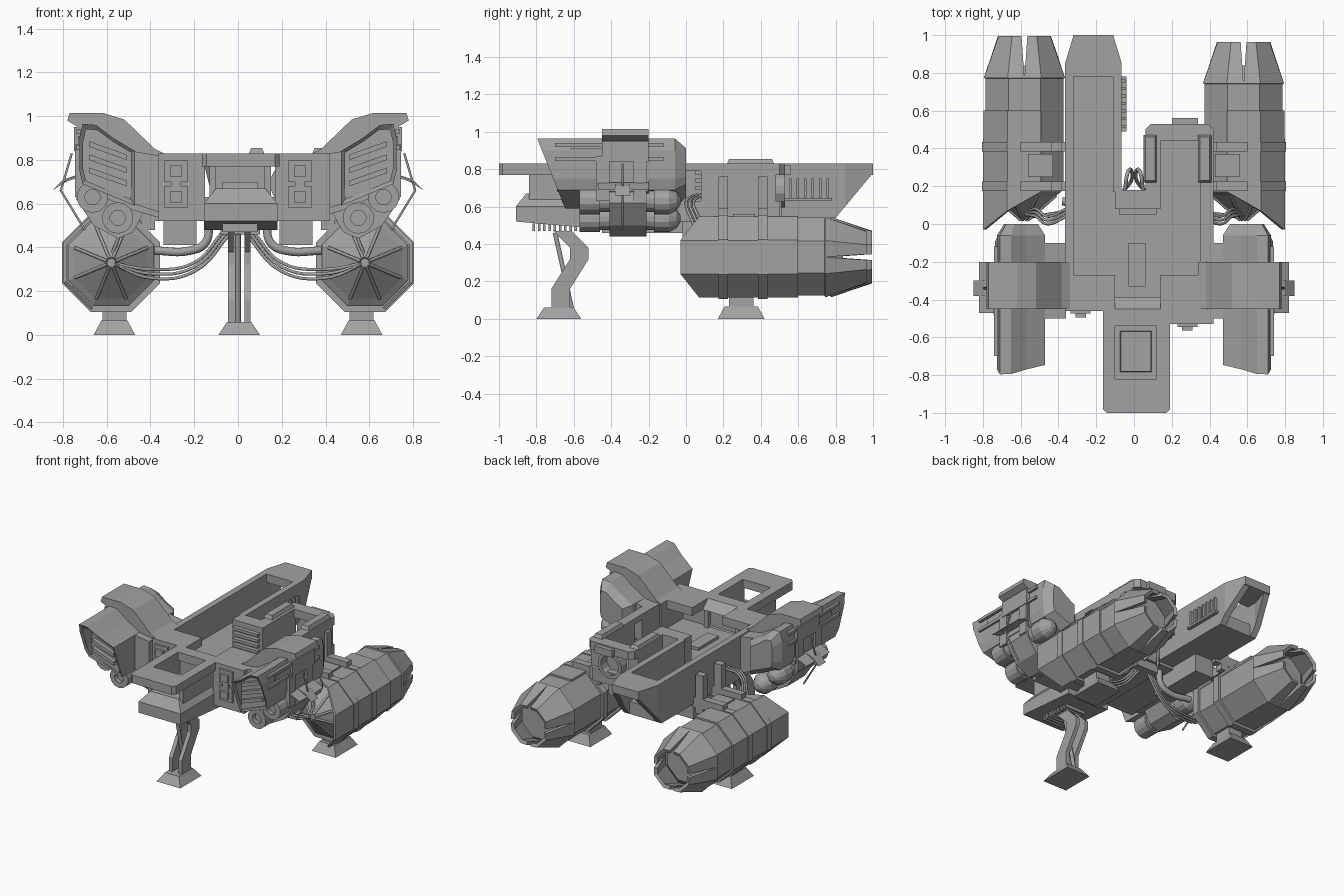
import bpy, bmesh
from math import sin, cos, radians

cube = bpy.data.objects.get("Cube")
if cube:
    bpy.data.objects.remove(cube, do_unlink=True)

shade = (.36, .36, .36, 1)
grey = bpy.data.materials.new("hull_grey")
grey.use_nodes = True
grey.diffuse_color = shade
grey.node_tree.nodes["Principled BSDF"].inputs["Base Color"].default_value = shade

# Shared levels and edges of the hull
TOP, PLATE, FLOOR, LOW = .83, .77, .63, .54
LEFT, RIGHT, WALL = -.365, .42, .045
BOOM_IN, BOOM_END = -.065, .85


def add(name, verts, faces, side=1, thick=0):
    """Mesh object; side=-1 mirrors it across x."""
    mesh = bpy.data.meshes.new(name)
    mesh.from_pydata([(x * side, y, z) for x, y, z in verts], [], faces)
    bm = bmesh.new()
    bm.from_mesh(mesh)
    bmesh.ops.recalc_face_normals(bm, faces=bm.faces)
    bm.to_mesh(mesh)
    bm.free()
    mesh.materials.append(grey)
    ob = bpy.data.objects.new(name, mesh)
    bpy.context.collection.objects.link(ob)
    if thick:
        solid = ob.modifiers.new("thickness", 'SOLIDIFY')
        solid.thickness = thick
        solid.offset = 0


def loft(name, rings, side=1):
    """Join equal rings of points into a capped solid."""
    n = len(rings[0])
    last = n * (len(rings) - 1)
    faces = [list(range(n)), list(range(last, last + n))]
    for start in range(0, last, n):
        for k in range(n):
            a, b = start + k, start + (k + 1) % n
            faces.append((a, b, b + n, a + n))
    add(name, [p for ring in rings for p in ring], faces, side)


def prism(name, axis, outline, a, b, side=1, warp=lambda x, y, z: (x, y, z)):
    """Extrude a flat outline along an axis from a to b."""
    put = {'x': lambda t, u, v: (t, u, v), 'y': lambda t, u, v: (u, t, v), 'z': lambda t, u, v: (u, v, t)}[axis]
    loft(name, [[warp(*put(t, u, v)) for u, v in outline] for t in (a, b)], side)


def box(name, x0, x1, y0, y1, z0, z1, side=1, inset=0):
    loft(name, [[(x0 + i, y0 + i, z), (x1 - i, y0 + i, z), (x1 - i, y1 - i, z), (x0 + i, y1 - i, z)]
                for z, i in ((z0, 0), (z1, inset))], side)


def lathe(name, profile, cx, cz, count, side=1):
    """Revolve (y, radius) pairs about a lengthwise axis, flat sides squared up."""
    angles = [radians(360 * (k + .5) / count) for k in range(count)]
    loft(name, [[(cx + r * cos(t), y, cz + r * sin(t)) for t in angles] for y, r in profile], side)


def tube(name, points, radius, side=1, handle='AUTO'):
    curve = bpy.data.curves.new(name, 'CURVE')
    curve.dimensions = '3D'
    curve.bevel_depth = radius
    curve.bevel_resolution = 1
    curve.resolution_u = 6
    curve.use_fill_caps = True
    spline = curve.splines.new('BEZIER')
    spline.bezier_points.add(len(points) - 1)
    for knot, (x, y, z) in zip(spline.bezier_points, points):
        knot.co = (x * side, y, z)
        knot.handle_left_type = knot.handle_right_type = handle
    curve.materials.append(grey)
    bpy.context.collection.objects.link(bpy.data.objects.new(name, curve))


# Hull floor and walls around the open deck
box("deck_floor", LEFT, RIGHT, -.45, .17, .52, FLOOR)
box("boom_floor", LEFT, BOOM_IN, .17, .8, LOW, FLOOR)
box("right_bay_floor", .07, RIGHT, .17, .5, LOW, FLOOR)
box("left_front_wall", LEFT, -.15, -.46, -.4, .52, TOP)
box("left_front_cover", LEFT, -.1, -.45, -.27, PLATE, TOP)
box("right_front_wall", .17, RIGHT, -.53, -.45, .52, TOP)
box("right_front_cover", .14, RIGHT, -.46, -.27, PLATE, TOP)
for y0, y1, z0, z1 in ((-.46, 0, LOW, TOP), (.08, .48, LOW, TOP), (0, .08, LOW, FLOOR), (0, .08, .79, TOP)):
    box("right_wall", RIGHT - .07, RIGHT, y0, y1, z0, z1)
box("bay_inner_wall", .06, .14, .17, .46, LOW, TOP)
box("bay_rear_wall", .09, .39, .45, .51, LOW, FLOOR)
prism("bay_rear_frame", 'z', [(.06, .44), (.06, .5), (.09, .53), (.39, .53), (RIGHT, .5), (RIGHT, .44)], PLATE, TOP)
box("bay_rear_step", .2, .34, .52, .56, PLATE, .82)
lathe("bay_hatch_ring", [(.46, .07), (.5, .07), (.53, .07), (.53, .095), (.46, .095)], .24, .69, 14)
for x in (.05, .34):
    box("bay_rail", x, x + .07, .22, .47, TOP, TOP + .025, inset=.01)

# Rear boom with slanted open end
for x, taper in ((LEFT, .3), (BOOM_IN - WALL, -.3)):
    box("boom_wall", x, x + WALL, -.45 if taper > 0 else .17, .8, LOW, TOP)
    prism("boom_wall_middle", 'x', [(.8, LOW), (BOOM_END, .6), (BOOM_END, TOP), (.8, TOP)], x, x + WALL)
    prism("boom_wall_end", 'x', [(BOOM_END, .6), (1, .78), (1, TOP), (BOOM_END, TOP)], x, x + WALL,
          warp=lambda x, y, z: (x + taper * (y - BOOM_END), y, z))
prism("boom_end_plate", 'z', [(LEFT, .78), (LEFT, BOOM_END), (LEFT + WALL, 1), (BOOM_IN - WALL, 1),
                              (BOOM_IN, BOOM_END), (BOOM_IN, .78)], PLATE, TOP)
for i in range(7):
    y = .51 + i * .04
    box("boom_vent", BOOM_IN, BOOM_IN + .02, y, y + .015, .65, .75)
box("boom_vent_sill", BOOM_IN, BOOM_IN + .025, .49, .78, FLOOR, FLOOR + .015)

# Nose frame, cabin sides and chin
NOSE_L, NOSE_R = -.165, .19
prism("nose_plate_rear", 'x', [(-.54, PLATE), (-.54, TOP), (-.45, TOP), (-.39, PLATE)], NOSE_L, NOSE_R)
for x0, x1 in ((NOSE_L, -.1), (.12, NOSE_R)):
    box("nose_plate_side", x0, x1, -.82, -.54, PLATE, TOP)
prism("nose_plate_front", 'z', [(NOSE_L, -.82), (NOSE_L, -.98), (NOSE_L + .02, -1), (NOSE_R - .02, -1),
                                (NOSE_R, -.98), (NOSE_R, -.82)], PLATE, TOP)
for x in (-.13, .12):
    box("cabin_side", x, x + .03, -.84, -.42, .6, PLATE)
box("cabin_back", -.12, .14, -.52, -.45, .52, PLATE)
box("cabin_console", -.08, .1, -.79, -.56, .6, .7, inset=.01)
prism("nose_chin_lower", 'x', [(-.91, .52), (-.91, .6), (-.45, .6), (-.45, .48)], -.155, .18)
box("nose_chin_upper", -.155, .18, -.91, -.42, .6, .67, inset=.055)
for i in range(9):
    y = -.82 + i * .028
    box("chin_rib", -.07, .09, y, y + .014, .47, .51)

# Deck equipment
box("equipment_tower", -.1, .14, .08, .18, .6, TOP)
for i in range(4):
    z = .65 + i * .04
    box("tower_rib", -.08, .12, .05, .09, z, z + .02)
box("deck_hatch", -.03, .06, -.33, -.1, FLOOR, FLOOR + .02)
box("belly_spine", -.08, .1, -.45, .15, .46, .53)

# Front leg: a bent strip of constant depth, doubled
box("front_foot", -.09, .1, -.8, -.56, 0, .06, inset=.04)
bend = [(-.67, .06), (-.67, .16), (-.57, .32), (-.57, .38), (-.66, .47)]
outline = [(y - .05, z) for y, z in bend] + [(y + .05, z) for y, z in reversed(bend)]
for x in (-.045, .03):
    prism("front_leg", 'x', outline, x, x + .028)
tube("leg_piston", [(0, -.7, .46), (0, -.66, .28), (0, -.61, .05)], .014, handle='VECTOR')

# Cross-section of a shoulder pod
pod = [(.47, .59), (.47, .84), (.57, .9), (.65, .96), (.71, .965), (.725, .9), (.725, .75), (.71, .69)]


def pod_ring(y, scale=1, rake=0):
    """Pod section shrunk about its middle, its face leaning back by rake."""
    flat = [(.6 + (x - .6) * scale, .79 + (z - .79) * scale) for x, z in pod]
    return [(x, y + (.95 - z) * rake, z) for x, z in flat]


for side in (1, -1):
    # Front wall windows and lower boxes
    front = -.53 if side > 0 else -.46
    for z in (.58, .7):
        box("window_frame", .23, .335, front - .015, front, z, z + .1, side)
        box("window_pane", .255, .31, front - .035, front, z + .025, z + .075, side)
    box("window_link", .26, .305, front - .02, front, .66, .72, side)
    box("belly_box", .19, .34, -.02, .4, .41, LOW, side)
    tube("belly_pipe", [(.13, .1, .52), (.15, .1, .42), (.22, .1, .385), (.38, .12, .385)], .022, side)

    # Wing strap and shoulder pod with a hooded, recessed face
    prism("wing_strap", 'y', [(.34, .53), (.34, TOP), (.38, .85), (.52, .985), (.62, 1.015), (.77, 1.015),
                              (.78, .98), (.73, .95), (.73, .68), (.48, .57)], -.45, -.2, side)
    prism("wing_root", 'y', [(.36, .56), (.36, .82), (.48, .84), (.48, .6)], -.5, -.1, side)
    loft("shoulder_pod", [pod_ring(-.66, .86), pod_ring(-.78, .86, .4), pod_ring(-.79, 1, .4),
                          pod_ring(-.06), pod_ring(0, .7)], side)
    for z in (.68, .74, .8):
        prism("pod_grille", 'y', [(.51, z), (.68, z + .06), (.68, z + .085), (.51, z + .025)], -.69, -.65, side)
    for z in (.845, .92):
        box("pod_side_rail", .72, .74, -.7, -.12, z, z + .02, side)
    box("pod_side_panel", .72, .732, -.62, -.2, .87, .91, side)
    for y in (-.48, -.28):
        box("pod_bracket", .7, .745, y, y + .07, FLOOR, .87, side)
    box("strap_clamp", .72, .75, -.45, -.2, .84, .95, side)
    prism("launcher_mount", 'y', [(.42, .58), (.72, .7), (.74, .62), (.66, .5), (.55, .44), (.48, .47)], -.41, -.21, side)
    prism("wing_blade", 'y', [(.66, .7), (.74, .73), (.82, .69), (.74, .715)], -.47, -.2, side)
    prism("wing_blade_tip", 'y', [(.74, .73), (.8, .71), (.85, .66), (.8, .69)], -.38, -.3, side)
    tube("wing_stay", [(.76, -.34, TOP), (.81, -.34, .66), (.7, -.34, .48)], .006, side, 'VECTOR')

    # Launcher tubes with collars at both ends
    big, small = .072, .06
    for x, z in ((.55, .535), (.665, FLOOR)):
        lathe("launcher_tube", [(-.54, .035), (-.57, .035), (-.57, big), (-.46, big), (-.46, small), (-.17, small),
                                (-.17, big), (-.09, big), (-.05, .05), (-.03, .02)], x, z, 14, side)

    # Engine nacelle: ribbed cone, body and bands
    cx, cz, radius = .58, .33, .223
    shift = -.03 if side > 0 else 0

    def around(angle, y, r):
        return (cx + r * cos(radians(angle)), y, cz + r * sin(radians(angle)))

    lathe("nacelle_body", [(.02, .02), (.15, .18), (.17, .21), (.2, radius), (.78 + shift, radius), (.84, .15)],
          cx, cz, 8, side)
    for k in range(8):
        angle = 45 * (k + .5)
        tube("cone_rib", [around(angle, .02, .02), around(angle, .15, .18)], .008, side, 'VECTOR')
    for y in (.2, .41):
        back, ahead, rim = y + .025, y - .025, radius + .02
        lathe("nacelle_band", [(ahead, radius), (ahead, rim), (back, rim), (back, radius)], cx, cz, 8, side)
        box("nacelle_clamp", .38, .44, ahead, back, .48, .76, side)
        box("nacelle_arm", .33, .6, ahead, back, .52, .59, side)
    box("nacelle_hatch", .43, .56, .25, .37, .5, .56, side)

    # Four tail petals, pinched apart towards the tip
    for quarter in range(4):
        petal = []
        for y, scale, pinch in ((.77, 1, 0), (.99, .64, .15)):
            for t in (0, 22.5, 67.5, 90):
                flat = .203 if t % 90 == 0 else .22
                petal.append(around(90 * quarter + t + (45 - t) * pinch, y + shift, flat * scale))
        add("tail_petal", petal, [(i, i + 1, i + 5, i + 4) for i in range(3)], side, .025)

    # Forward armour shell on the outer side
    rows = range(5)
    shell = [around(112.5 - 45 * k, abs(k - 2.5) * .1 - .08, radius + .005) for k in rows]
    shell += [around(112.5 - 45 * k, .6, radius + .005) for k in rows]
    add("nacelle_armour", shell, [(k, k + 1, k + 6, k + 5) for k in range(4)], side, .016)

    # Rear foot
    box("rear_foot", .47, .66, .17, .42, 0, .065, side, .035)
    box("rear_foot_stalk", .51, .62, .23, .36, .05, .14, side)

    # Hanging hoses and rear cables
    for gap in (0, .02, .04):
        tube("nose_hose", [(cx, .03, cz), (.4, .06, .26 + gap), (.2, .08, .29 + gap), (.03 + gap, .1, .47)], .008, side)
        tube("wing_cable", [(.36, .04 + gap, .66), (.45, gap, .62), (.52, .04 + gap, .5), (cx, .05, .36)], .008, side)
    tube("tower_cable", [(.05, .16, .7), (.03, .28, .72), (.01, .24, .6), (.06, .17, .5)], .01, side)
